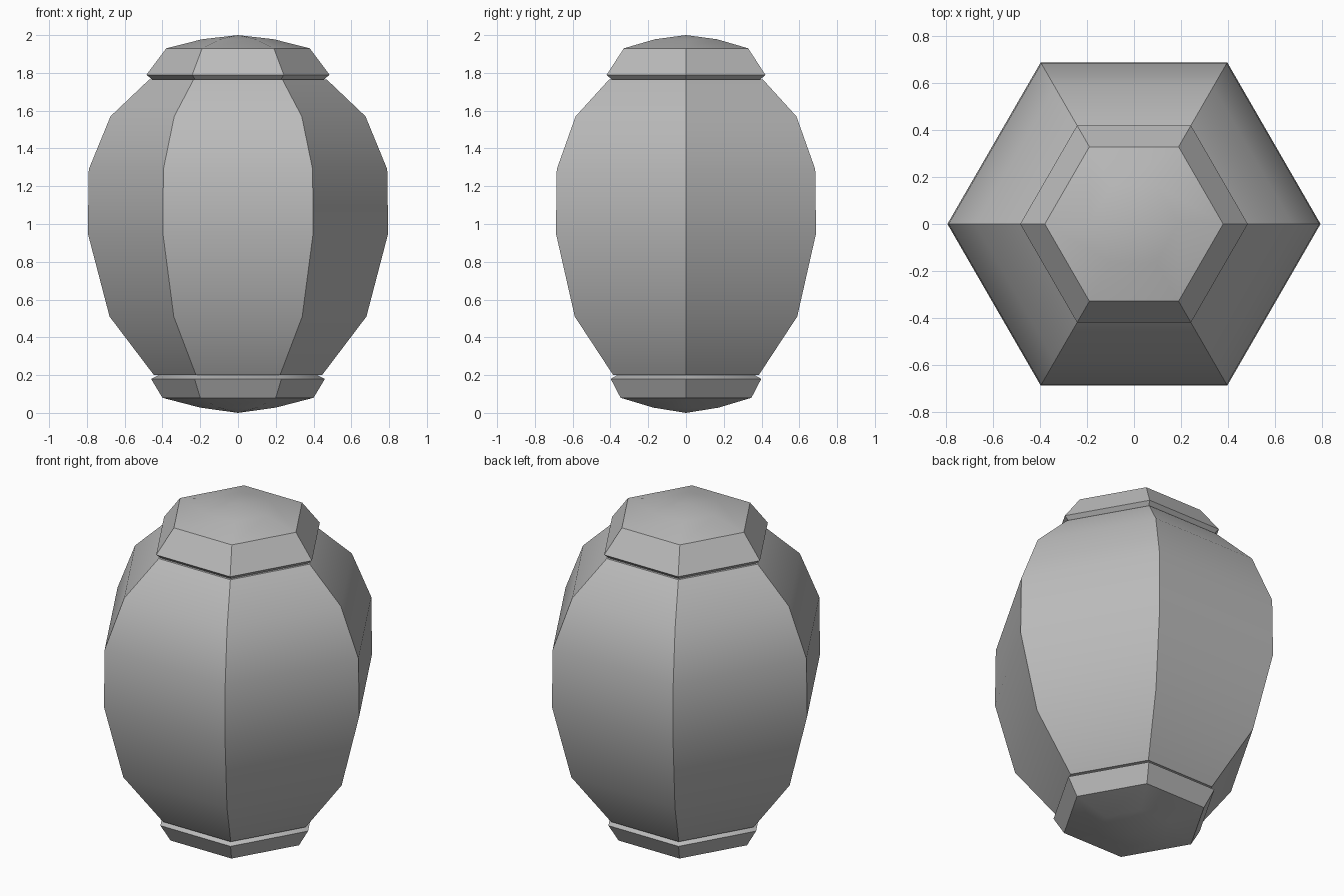
import bpy
import bmesh
from math import cos, sin, pi, radians

cube = bpy.data.objects.get("Cube")
if cube:
    bpy.data.objects.remove(cube, do_unlink=True)

SIDES = 6

# Single grey finish
grey = bpy.data.materials.new("plain grey")
grey.use_nodes = True
colour = (0.5, 0.5, 0.5, 1)
grey.diffuse_color = colour
grey.node_tree.nodes["Principled BSDF"].inputs["Base Color"].default_value = colour


def hex_lathe(name, profile, close_bottom=False, close_top=False):
    """Sweep (radius, height) points round a hexagon; radius 0 makes an apex."""
    bm = bmesh.new()
    rings = []
    for r, z in profile:
        count = SIDES if r > 0 else 1
        rings.append([bm.verts.new((r * cos(2 * pi * i / SIDES),
                                    r * sin(2 * pi * i / SIDES), z))
                      for i in range(count)])
    for low, high in zip(rings, rings[1:]):
        for i in range(SIDES):
            j = (i + 1) % SIDES
            if len(low) == 1:
                bm.faces.new((low[0], high[j], high[i]))
            elif len(high) == 1:
                bm.faces.new((low[i], low[j], high[0]))
            else:
                bm.faces.new((low[i], low[j], high[j], high[i]))
    if close_bottom:
        bm.faces.new(rings[0][::-1])
    if close_top:
        bm.faces.new(rings[-1])
    mesh = bpy.data.meshes.new(name)
    bm.to_mesh(mesh)
    bm.free()
    mesh.materials.append(grey)
    obj = bpy.data.objects.new(name, mesh)
    bpy.context.collection.objects.link(obj)
    bpy.ops.object.select_all(action='DESELECT')
    obj.select_set(True)
    bpy.context.view_layer.objects.active = obj
    bpy.ops.object.shade_smooth_by_angle(angle=radians(30))
    return obj


# Bulging lantern body
hex_lathe("lantern_body",
          [(0.445, 0.2), (0.68, 0.51), (0.795, 0.95),
           (0.79, 1.29), (0.675, 1.57), (0.47, 1.765)],
          close_bottom=True, close_top=True)

# Lid with a bevelled rim and shallow crown
hex_lathe("top_cap",
          [(0.455, 1.765), (0.485, 1.79), (0.38, 1.93), (0.19, 1.978), (0, 2)])

# Foot, tapering to a shallow point
hex_lathe("bottom_cap",
          [(0, 0), (0.2, 0.028), (0.4, 0.08), (0.46, 0.18), (0.42, 0.2)])
